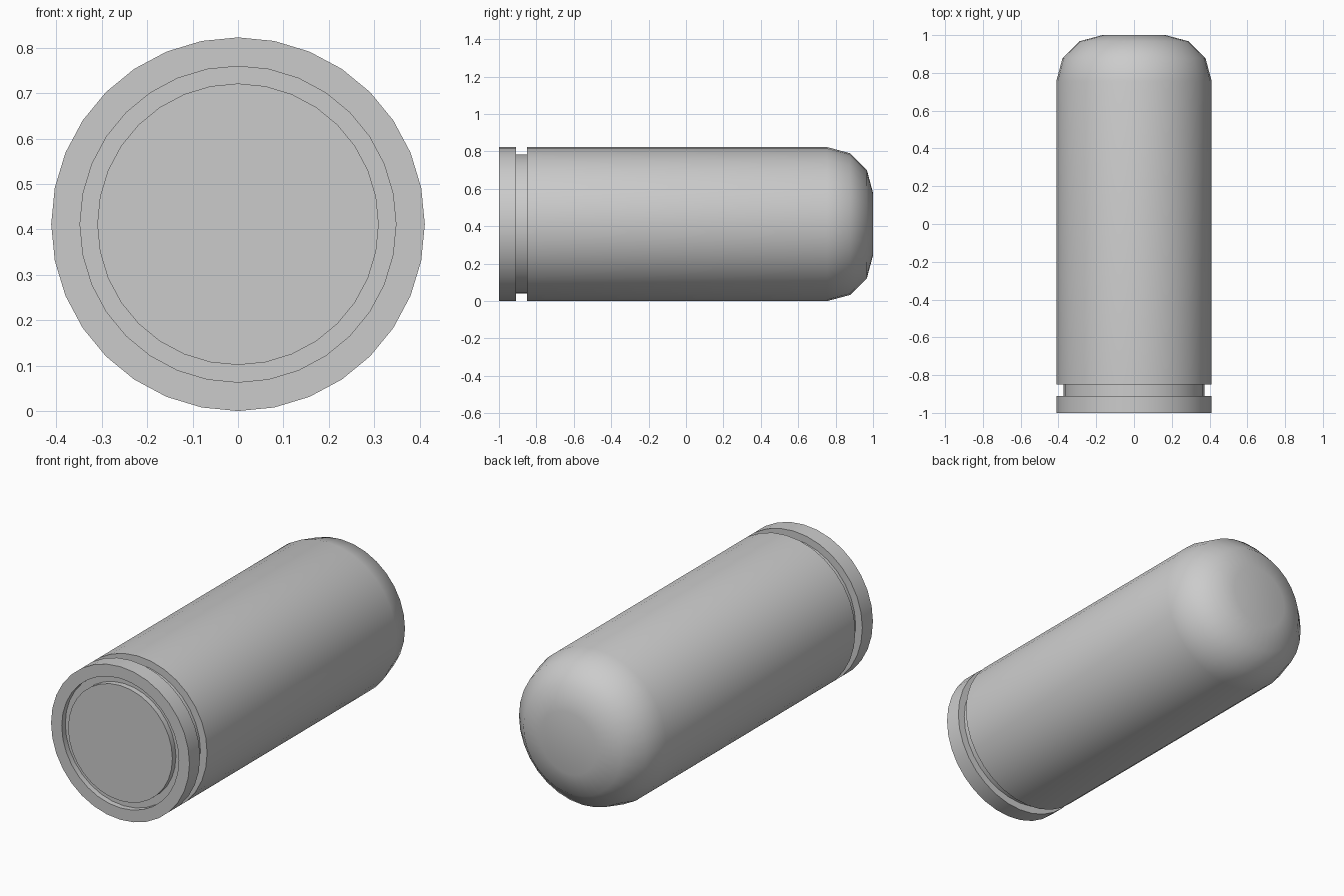
import bpy, bmesh
from math import sin, cos, tau, radians

if "Cube" in bpy.data.objects:
    bpy.data.objects.remove(bpy.data.objects["Cube"])

SIDES = 32
R = 0.4115
BEND = 0.245  # radius of the rounded far end


def lathe(name, profile, smooth_angle):
    """Spin a (radius, y) profile around the lengthwise axis, closing both ends."""
    bm = bmesh.new()
    rings = []
    for r, y in profile:
        rings.append([bm.verts.new((r * sin(tau * i / SIDES), y,
                                    R + r * cos(tau * i / SIDES)))
                      for i in range(SIDES)])
    for a, b in zip(rings, rings[1:]):
        for i in range(SIDES):
            j = (i + 1) % SIDES
            bm.faces.new((a[i], a[j], b[j], b[i]))
    bm.faces.new(rings[0])
    bm.faces.new(rings[-1])
    bmesh.ops.recalc_face_normals(bm, faces=bm.faces)
    mesh = bpy.data.meshes.new(name)
    bm.to_mesh(mesh)
    bm.free()
    obj = bpy.data.objects.new(name, mesh)
    bpy.context.collection.objects.link(obj)
    bpy.ops.object.select_all(action='DESELECT')
    obj.select_set(True)
    bpy.context.view_layer.objects.active = obj
    bpy.ops.object.shade_smooth_by_angle(angle=radians(40))
    return obj


# Base disc and the ring groove around it
base = [(0.31, -1), (0.31, -0.97), (0.348, -0.97), (0.348, -1)]
# Rim and the extractor groove behind it
rim = [(R, -1), (R, -0.91), (0.372, -0.91), (0.372, -0.85), (R, -0.85)]
# Rounded far end in three steps
nose = [(R - BEND + BEND * cos(radians(t)), 1 - BEND + BEND * sin(radians(t)))
        for t in (0, 30, 60, 90)]

lathe("casing", base + rim + nose, 40)
